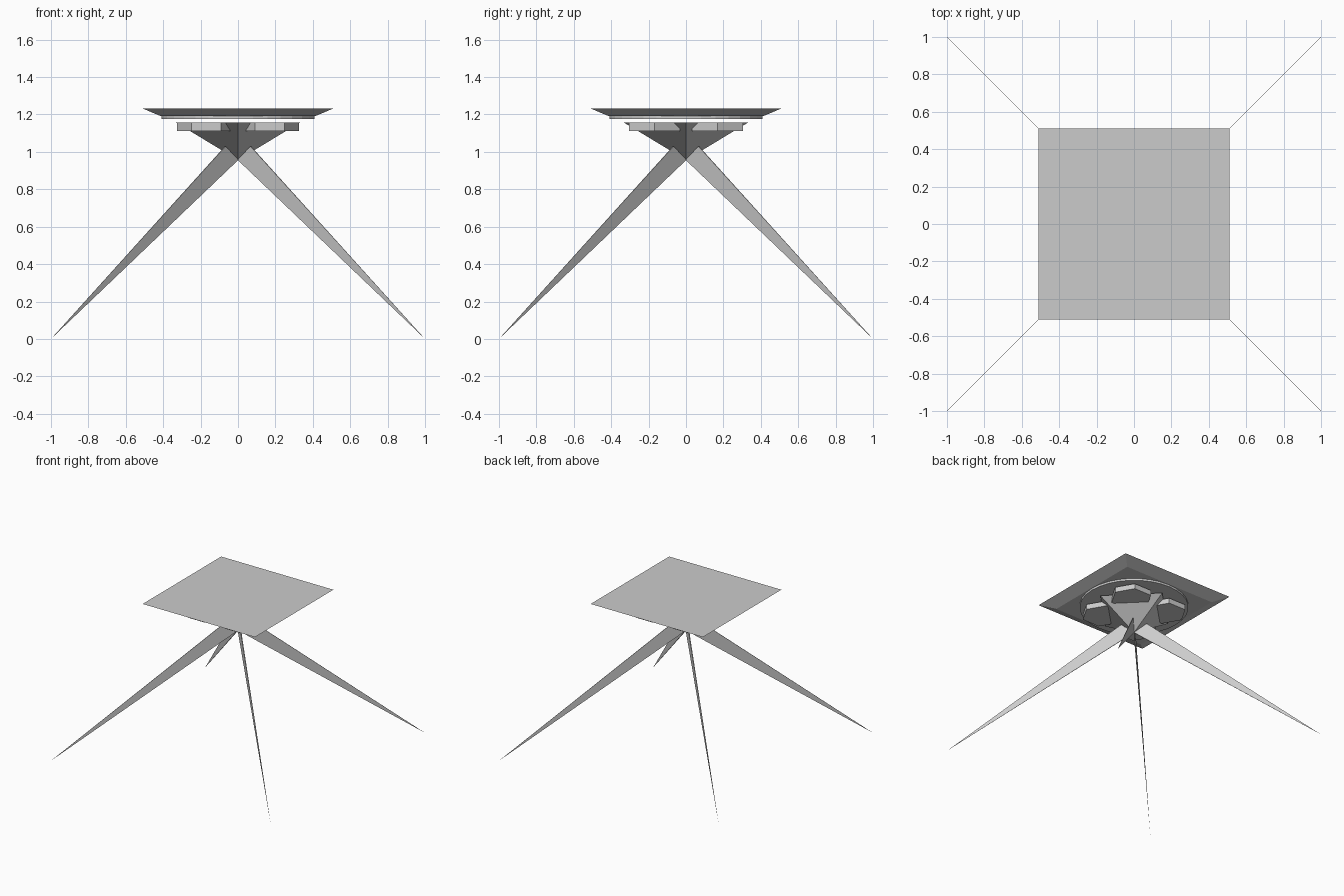
import bpy
import bmesh
from math import pi, sqrt

if "Cube" in bpy.data.objects:
    bpy.data.objects.remove(bpy.data.objects["Cube"])


def add_object(name, bm):
    bmesh.ops.recalc_face_normals(bm, faces=bm.faces)
    mesh = bpy.data.meshes.new(name)
    bm.to_mesh(mesh)
    bm.free()
    obj = bpy.data.objects.new(name, mesh)
    bpy.context.collection.objects.link(obj)
    return obj


def frustum(name, sides, r_low, r_high, z_low, z_high, x=0, y=0, turn=0):
    bpy.ops.mesh.primitive_cone_add(
        vertices=sides, radius1=r_low, radius2=r_high, depth=z_high - z_low,
        location=(x, y, (z_low + z_high) / 2), rotation=(0, 0, turn))
    obj = bpy.context.object
    obj.name = name
    return obj


# Square top with an undercut edge
frustum("table_top", 4, 0.415 * sqrt(2), 0.51 * sqrt(2), 1.192, 1.232, turn=pi / 4)

# Round plate under the top
frustum("under_plate", 32, 0.41, 0.41, 1.176, 1.192)

# Inverted pyramid hub, corners on the axes
frustum("hub", 4, 0, 0.331, 0.957, 1.156)

# Four hexagonal pads around the hub
for sx in (-1, 1):
    for sy in (-1, 1):
        frustum("support_pad", 6, 0.157, 0.157, 1.113, 1.156,
                x=sx * 0.169, y=sy * 0.169, turn=pi / 6)

# Four blade legs, thin and tapering to a point on the floor
for sx in (-1, 1):
    for sy in (-1, 1):
        bm = bmesh.new()
        foot = bm.verts.new((sx, sy, 0))
        ring = []
        t = 0.002
        for d, z, side in ((0, 0.957, -1), (0, 0.957, 1), (0.068, 1.03, 1), (0.068, 1.03, -1)):
            ring.append(bm.verts.new((sx * (d + side * t), sy * (d - side * t), z)))
        bm.faces.new(ring)
        for i in range(4):
            bm.faces.new((ring[i], ring[(i + 1) % 4], foot))
        add_object("leg", bm)
